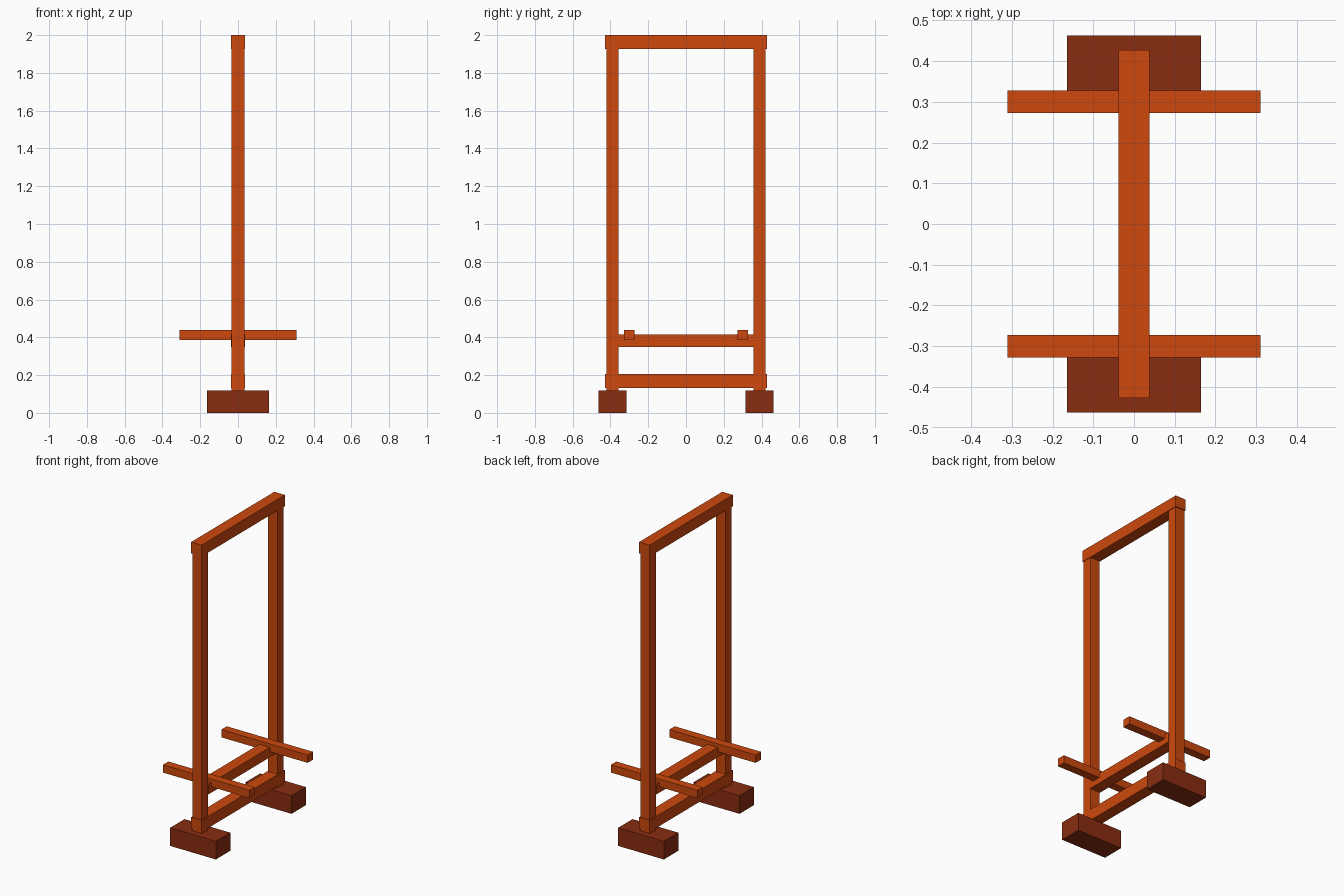
import bpy

cube = bpy.data.objects.get("Cube")
if cube:
    bpy.data.objects.remove(cube, do_unlink=True)


def material(name, rgb):
    mat = bpy.data.materials.new(name)
    mat.use_nodes = True
    colour = (*rgb, 1.0)
    mat.diffuse_color = colour
    mat.node_tree.nodes["Principled BSDF"].inputs["Base Color"].default_value = colour
    return mat


orange = material("orange_wood", (0.61, 0.065, 0.004))
brown = material("dark_red_wood", (0.25, 0.027, 0.005))


def box(name, low, high, mat):
    """Axis-aligned box between two corners."""
    centre = [(a + b) / 2 for a, b in zip(low, high)]
    bpy.ops.mesh.primitive_cube_add(size=1, location=centre)
    obj = bpy.context.object
    obj.name = name
    obj.scale = [b - a for a, b in zip(low, high)]
    bpy.ops.object.transform_apply(location=False, rotation=False, scale=True)
    obj.data.materials.append(mat)
    return obj


def pair(name, half_x, y, z, mat):
    """Matching boxes at the front and the back."""
    box("front_" + name, (-half_x, -y[1], z[0]), (half_x, -y[0], z[1]), mat)
    box("back_" + name, (-half_x, y[0], z[0]), (half_x, y[1], z[1]), mat)


def rail(name, half_x, half_y, z, mat):
    """Beam running from front to back."""
    box(name, (-half_x, -half_y, z[0]), (half_x, half_y, z[1]), mat)


# Feet, posts and the crossbars resting on the middle rail
pair("foot", 0.165, (0.315, 0.463), (0, 0.118), brown)
pair("post", 0.034, (0.357, 0.422), (0.118, 1.93), orange)
pair("crossbar", 0.311, (0.273, 0.328), (0.387, 0.438), orange)

# Rails joining the posts
rail("top_rail", 0.038, 0.428, (1.926, 2.0), orange)
rail("middle_rail", 0.038, 0.36, (0.35, 0.415), orange)
rail("bottom_rail", 0.038, 0.428, (0.132, 0.207), orange)
